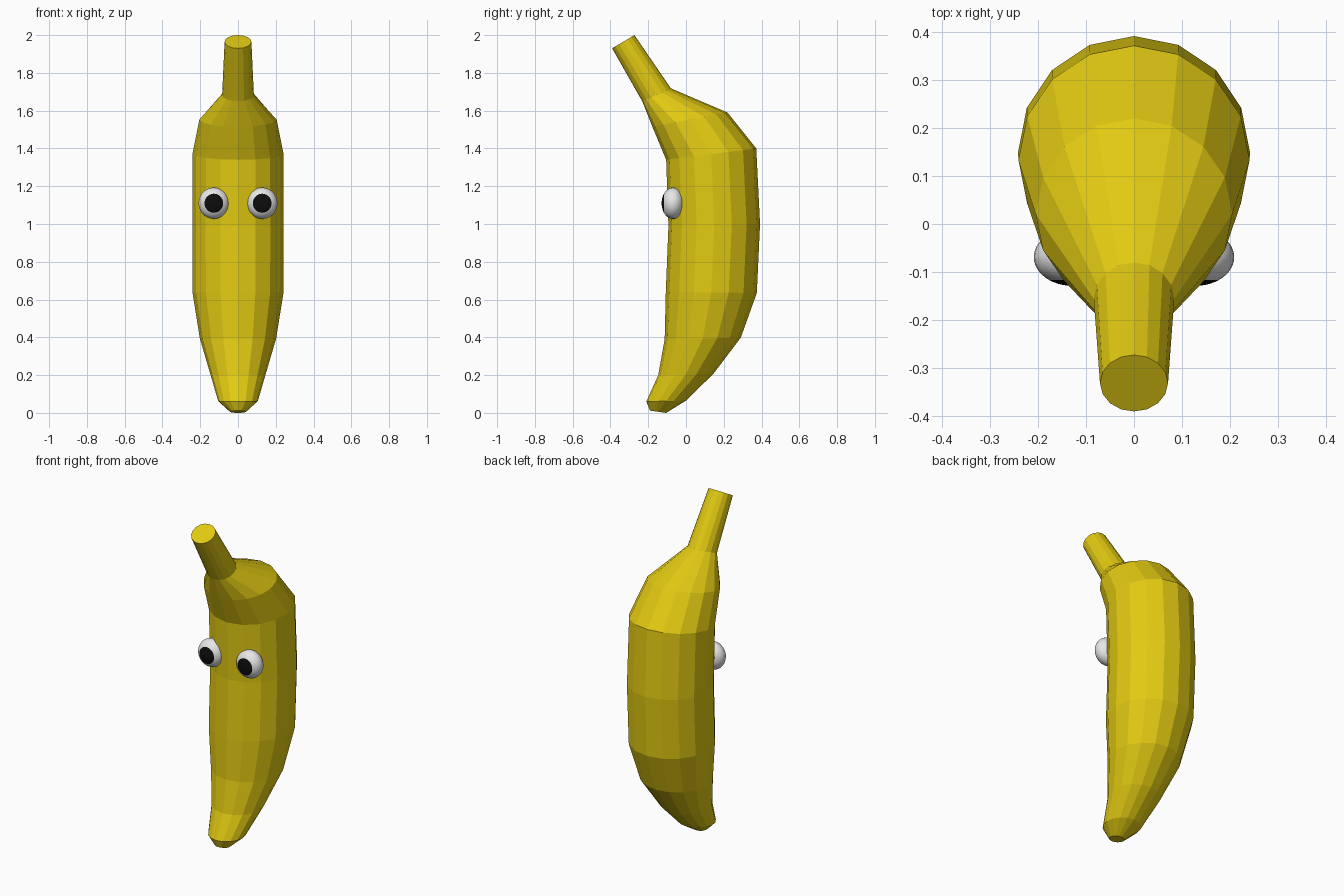
import bpy, bmesh, math
from mathutils import Vector, Matrix

if "Cube" in bpy.data.objects:
    bpy.data.objects.remove(bpy.data.objects["Cube"])


def material(name, rgb):
    m = bpy.data.materials.new(name)
    m.diffuse_color = (*rgb, 1)
    m.use_nodes = True
    m.node_tree.nodes["Principled BSDF"].inputs["Base Color"].default_value = m.diffuse_color
    return m


yellow = material("banana yellow", (0.76, 0.59, 0.006))
white = material("eye white", (0.8, 0.8, 0.8))
black = material("pupil black", (0.004, 0.004, 0.004))


def add_object(name, bm, mats):
    mesh = bpy.data.meshes.new(name)
    bmesh.ops.recalc_face_normals(bm, faces=bm.faces)
    bm.to_mesh(mesh)
    bm.free()
    for m in mats:
        mesh.materials.append(m)
    ob = bpy.data.objects.new(name, mesh)
    bpy.context.collection.objects.link(ob)
    return ob


def loft(name, sections, mat, sides=16):
    """Each section: front y, front z, back y, back z, half width in x."""
    bm = bmesh.new()
    rings = []
    for fy, fz, by, bz, w in sections:
        c = Vector((0, (fy + by) / 2, (fz + bz) / 2))
        v = Vector((0, (by - fy) / 2, (bz - fz) / 2))
        ring = []
        for i in range(sides):
            a = 2 * math.pi * i / sides
            ring.append(bm.verts.new(c + v * math.cos(a) + Vector((w * math.sin(a), 0, 0))))
        rings.append(ring)
    for r, s in zip(rings, rings[1:]):
        for i in range(sides):
            j = (i + 1) % sides
            bm.faces.new((r[i], r[j], s[j], s[i]))
    bm.faces.new(rings[0])
    bm.faces.new(rings[-1])
    return add_object(name, bm, [mat])


# fruit body, from the blunt tip up to the shoulder, then the stem
loft("banana_body", [
    (-0.19, 0.012, -0.105, 0.0, 0.043),
    (-0.21, 0.06, 0.0, 0.065, 0.105),
    (-0.147, 0.20, 0.145, 0.207, 0.146),
    (-0.113, 0.39, 0.29, 0.398, 0.202),
    (-0.107, 0.64, 0.375, 0.635, 0.241),
    (-0.093, 0.99, 0.392, 1.0, 0.242),
    (-0.105, 1.34, 0.372, 1.40, 0.241),
    (-0.178, 1.515, 0.22, 1.59, 0.205),
    (-0.232, 1.65, -0.08, 1.718, 0.084),
    (-0.391, 1.93, -0.273, 2.0, 0.071),
], yellow)

# flattened ball eyes, pole pointing forward so the pupil is a clean cap
for side, sign in (("left", -1), ("right", 1)):
    bm = bmesh.new()
    bmesh.ops.create_uvsphere(bm, u_segments=28, v_segments=24, radius=1)
    bm.transform(Matrix.Rotation(math.radians(90), 4, 'X'))
    for f in bm.faces:
        f.smooth = True
        f.material_index = 1 if f.calc_center_median().normalized().y < -0.79 else 0
    bm.transform(Matrix.Diagonal((0.081, 0.06, 0.083, 1)))
    eye = add_object(side + "_eye", bm, [white, black])
    eye.location = (0.128 * sign, -0.069, 1.11)
